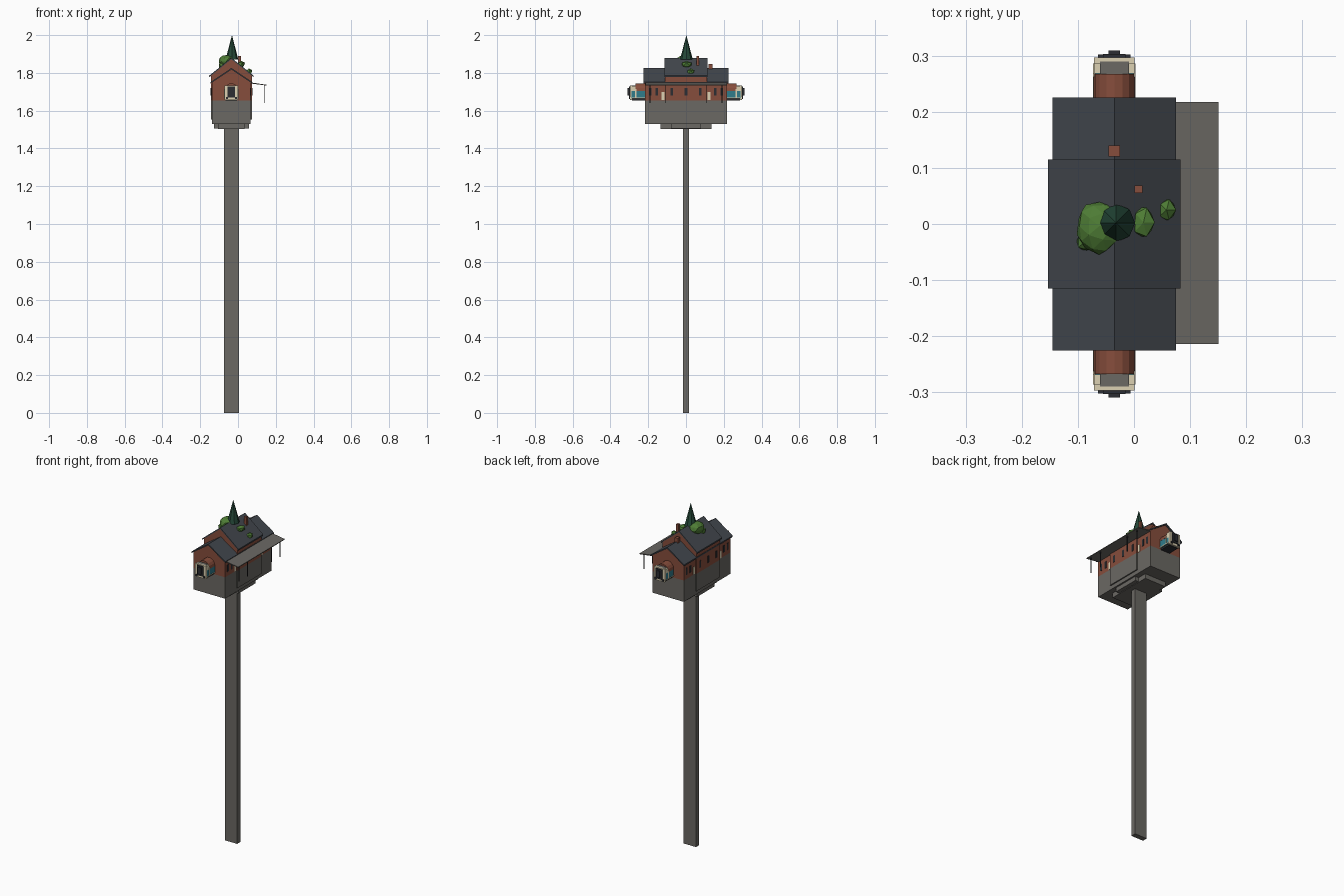
import bpy, bmesh, math, random
from mathutils import Vector

if "Cube" in bpy.data.objects:
    bpy.data.objects.remove(bpy.data.objects["Cube"])

random.seed(4)
CX = -0.035  # centre line of the building


def mat(name, r, g, b):
    m = bpy.data.materials.new(name)
    m.diffuse_color = (r, g, b, 1)
    m.use_nodes = True
    m.node_tree.nodes["Principled BSDF"].inputs["Base Color"].default_value = m.diffuse_color
    return m


STONE = mat("stone grey", 0.145, 0.138, 0.125)
BRICK = mat("brick red", 0.24, 0.075, 0.045)
SLATE = mat("slate", 0.055, 0.063, 0.075)
LEAF = mat("leaf green", 0.075, 0.2, 0.035)
PINE = mat("pine green", 0.018, 0.065, 0.04)
CREAM = mat("cream", 0.72, 0.64, 0.45)
TEAL = mat("teal", 0.03, 0.2, 0.26)
DARK = mat("charcoal", 0.025, 0.027, 0.032)


def build(name, verts, faces, m):
    me = bpy.data.meshes.new(name)
    me.from_pydata(verts, [], faces)
    bm = bmesh.new()
    bm.from_mesh(me)
    bmesh.ops.recalc_face_normals(bm, faces=bm.faces)
    bm.to_mesh(me)
    bm.free()
    me.materials.append(m)
    ob = bpy.data.objects.new(name, me)
    bpy.context.collection.objects.link(ob)
    return ob


def extrude_y(name, profile, y0, y1, m):
    """Solid from an x-z outline pulled along y."""
    n = len(profile)
    verts = [(x, y, z) for y in (y0, y1) for x, z in profile]
    faces = [tuple(range(n)), tuple(range(n, 2 * n))]
    faces += [(i, (i + 1) % n, n + (i + 1) % n, n + i) for i in range(n)]
    return build(name, verts, faces, m)


def box(name, x0, x1, y0, y1, z0, z1, m):
    return extrude_y(name, [(x0, z0), (x1, z0), (x1, z1), (x0, z1)], y0, y1, m)


def hall(name, hw, hl, z0, eave, ridge, roof_hw, roof_hl):
    """Stone base, brick walls with gables, and a pitched slate roof."""
    box(name + "_base", CX - hw, CX + hw, -hl, hl, z0, 1.655, STONE)
    t = 0.008
    slope = (ridge - eave) / roof_hw
    wall_top = ridge - t - slope * hw
    extrude_y(name + "_walls", [(CX - hw, 1.655), (CX + hw, 1.655), (CX + hw, wall_top),
                                (CX, ridge - t), (CX - hw, wall_top)], -hl, hl, BRICK)
    extrude_y(name + "_roof", [(CX - roof_hw, eave - t), (CX, ridge - t), (CX + roof_hw, eave - t),
                               (CX + roof_hw, eave), (CX, ridge), (CX - roof_hw, eave)],
              -roof_hl, roof_hl, SLATE)


# Pillar and stepped plinth
box("pillar", CX - 0.04, CX + 0.04, -0.015, 0.015, 0, 1.51, STONE)
box("plinth_long", CX - 0.07, CX + 0.07, -0.135, 0.135, 1.502, 1.532, STONE)
box("plinth_wide", CX - 0.093, CX + 0.093, -0.08, 0.08, 1.505, 1.532, STONE)

# Station building: long wings and taller middle hall
hall("wing", 0.102, 0.216, 1.53, 1.752, 1.826, 0.110, 0.225)
hall("middle", 0.109, 0.110, 1.553, 1.785, 1.880, 0.118, 0.115)

# Chimneys
box("large_chimney", CX - 0.01, CX + 0.01, 0.12, 0.14, 1.79, 1.848, BRICK)
box("small_chimney", 0.001, 0.015, 0.055, 0.069, 1.83, 1.89, BRICK)

# Platform canopy and its posts
extrude_y("canopy", [(0.066, 1.744), (0.151, 1.733), (0.151, 1.737), (0.066, 1.75)],
          -0.214, 0.217, STONE)
for y in (-0.19, -0.11, 0.11, 0.19):
    box("canopy_post", 0.137, 0.141, y - 0.002, y + 0.002, 1.64, 1.736, DARK)

# Windows and doors on both long walls
for side in (-1, 1):
    for y in (-0.19, -0.155, -0.075, 0, 0.075, 0.155, 0.19):
        x = CX + side * (0.109 if abs(y) < 0.11 else 0.102)
        box("window", x - 0.002, x + 0.002, y - 0.007, y + 0.007, 1.68, 1.72, DARK)
    x = CX + side * 0.102
    for y in (-0.122, 0.122):
        box("door", x - 0.002, x + 0.002, y - 0.007, y + 0.007, 1.657, 1.7, CREAM)

# Railcar nose at each end
for s in (-1, 1):
    def part(name, hw, y0, y1, z0, z1, m, dx=0):
        a, b = sorted((s * y0, s * y1))
        return box(name, CX + dx - hw, CX + dx + hw, a, b, z0, z1, m)

    part("railcar_frame", 0.03, 0.2, 0.285, 1.655, 1.665, DARK)
    part("railcar_lower_body", 0.036, 0.2, 0.288, 1.664, 1.705, TEAL)
    arch = [(CX + 0.037 * math.cos(a), 1.705 + 0.04 * math.sin(a))
            for a in [math.pi * i / 8 for i in range(9)]]
    a, b = sorted((s * 0.2, s * 0.267))
    extrude_y("railcar_roof", arch, a, b, BRICK)
    part("railcar_cab", 0.026, 0.26, 0.29, 1.7, 1.733, STONE)
    part("railcar_front", 0.036, 0.286, 0.297, 1.657, 1.733, CREAM)
    for side in (-1, 1):
        part("railcar_corner", 0.005, 0.268, 0.29, 1.7, 1.73, CREAM, side * 0.031)
        part("railcar_stripe", 0.002, 0.2, 0.286, 1.664, 1.669, CREAM, side * 0.036)
        part("railcar_pillar", 0.002, 0.262, 0.269, 1.669, 1.715, CREAM, side * 0.036)
        part("railcar_buffer", 0.005, 0.296, 0.302, 1.662, 1.672, DARK, side * 0.024)
    part("railcar_gangway", 0.02, 0.295, 0.303, 1.67, 1.728, DARK)
    part("railcar_coupling", 0.01, 0.3, 0.309, 1.68, 1.72, DARK)


# Roof greenery
def bush(name, loc, size, detail):
    bpy.ops.mesh.primitive_ico_sphere_add(subdivisions=detail, radius=1, location=loc)
    ob = bpy.context.object
    ob.name = name
    for v in ob.data.vertices:
        v.co = Vector(v.co[i] * size[i] for i in range(3)) * random.uniform(0.88, 1.08)
    ob.data.materials.append(LEAF)


bush("large_bush", (-0.062, -0.004, 1.86), (0.042, 0.048, 0.036), 2)
bush("side_bush", (-0.085, -0.03, 1.84), (0.02, 0.022, 0.022), 1)
bush("middle_bush", (0.017, 0.003, 1.845), (0.021, 0.031, 0.02), 1)
bush("small_bush", (0.058, 0.025, 1.805), (0.018, 0.022, 0.018), 1)

bpy.ops.mesh.primitive_cone_add(vertices=8, radius1=0.034, radius2=0, depth=0.13,
                                location=(-0.032, 0.002, 1.935))
tree = bpy.context.object
tree.name = "conifer"
tree.data.materials.append(PINE)
